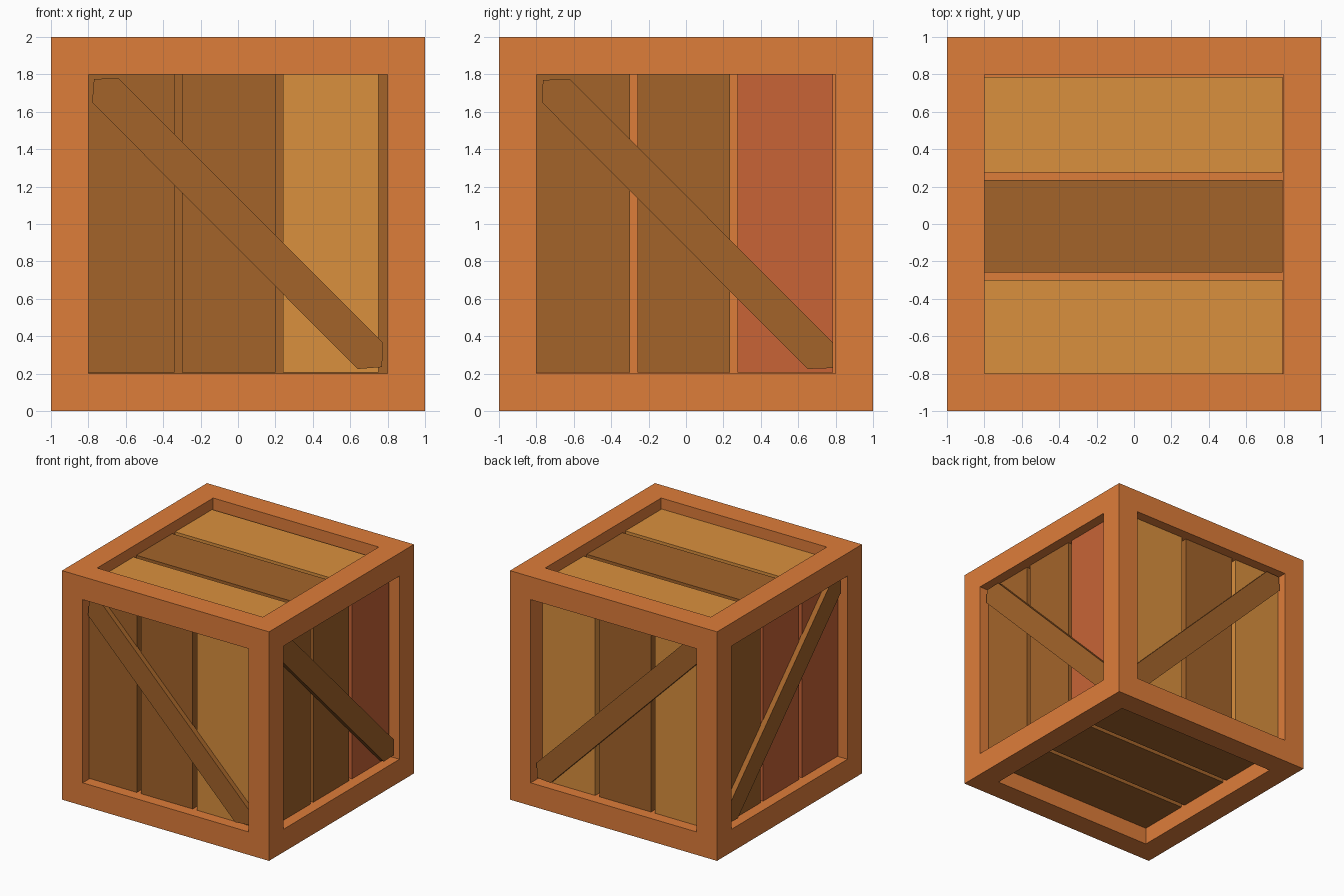
import bpy, bmesh
from mathutils import Vector

if "Cube" in bpy.data.objects:
    bpy.data.objects.remove(bpy.data.objects["Cube"])

def material(name, rgb):
    m = bpy.data.materials.new(name)
    m.diffuse_color = (*rgb, 1)
    m.use_nodes = True
    m.node_tree.nodes["Principled BSDF"].inputs["Base Color"].default_value = m.diffuse_color
    return m

ORANGE = material("orange_wood", (0.73, 0.205, 0.042))
BROWN = material("brown_wood", (0.37, 0.127, 0.023))
OCHRE = material("ochre_wood", (0.70, 0.279, 0.048))
RED = material("red_wood", (0.578, 0.127, 0.037))

def finish(name, bm, mats):
    bmesh.ops.recalc_face_normals(bm, faces=bm.faces)
    me = bpy.data.meshes.new(name)
    bm.to_mesh(me)
    bm.free()
    for m in mats:
        me.materials.append(m)
    ob = bpy.data.objects.new(name, me)
    bpy.context.collection.objects.link(ob)

def prism(name, outline, d0, d1, place, mat):
    """Solid from an outline on a crate side, between two depths below the outer face."""
    bm = bmesh.new()
    a, b = ([bm.verts.new(place(u, v, d)) for u, v in outline] for d in (d0, d1))
    bm.faces.new(a)
    bm.faces.new(b)
    n = len(a)
    for i in range(n):
        j = (i + 1) % n
        bm.faces.new((a[i], a[j], b[j], b[i]))
    finish(name, bm, [mat])

# Frame: cube with every face inset and sunk to a recessed floor
FLOOR, FLOOR_BOTTOM = 0.16, 0.19
bm = bmesh.new()
bmesh.ops.create_cube(bm, size=2)
bmesh.ops.translate(bm, verts=bm.verts, vec=(0, 0, 1))
inner = list(bm.faces)
bmesh.ops.inset_individual(bm, faces=inner, thickness=0.2, use_even_offset=True)
for f in inner:
    n = f.normal.copy()
    sunk = bmesh.ops.extrude_discrete_faces(bm, faces=[f])["faces"][0]
    depth = FLOOR_BOTTOM if n.z < -0.5 else FLOOR
    bmesh.ops.translate(bm, verts=sunk.verts, vec=-n * depth)
    if n.y < -0.5:
        sunk.material_index = 1          # front recess floor is brown
finish("frame", bm, [ORANGE, BROWN])

# Plank spans across each side and brace outlines
SPANS_X = [(-0.83, -0.34), (-0.30, 0.20), (0.24, 0.75)]
SPANS_Y = [(-0.81, -0.30), (-0.26, 0.235), (0.275, 0.785)]
BRACE_X = [(-0.77, 0.775), (-0.64, 0.78), (0.775, -0.635), (0.77, -0.765), (0.64, -0.775), (-0.78, 0.65)]
BRACE_Y = [(-0.765, 0.77), (-0.62, 0.775), (0.785, -0.635), (0.785, -0.77), (0.65, -0.775), (-0.77, 0.65)]
UP, FLAT = (-0.795, 0.81), (-0.81, 0.795)

# side: placement, plank spans, plank length, colours, top depth, floor depth, brace
SIDES = {
    "front": (lambda u, v, d: (u, d - 1, v + 1), SPANS_X, UP, (BROWN, BROWN, OCHRE), 0.09, FLOOR, BRACE_X),
    "back": (lambda u, v, d: (u, 1 - d, v + 1), SPANS_X, UP, (OCHRE, BROWN, OCHRE), 0.09, FLOOR, BRACE_X),
    "right": (lambda u, v, d: (1 - d, u, v + 1), SPANS_Y, UP, (BROWN, BROWN, RED), 0.09, FLOOR, BRACE_Y),
    "left": (lambda u, v, d: (d - 1, u, v + 1), SPANS_Y, UP, (RED, RED, BROWN), 0.09, FLOOR, BRACE_Y),
    "top": (lambda u, v, d: (v, u, 2 - d), SPANS_Y, FLAT, (OCHRE, BROWN, OCHRE), 0.095, FLOOR, None),
    "bottom": (lambda u, v, d: (v, u, d), SPANS_X, FLAT, (BROWN, BROWN, BROWN), 0.15, FLOOR_BOTTOM, None),
}

for side, (place, spans, (v0, v1), mats, depth, floor, brace) in SIDES.items():
    for i, ((u0, u1), mat) in enumerate(zip(spans, mats), 1):
        prism(f"{side}_plank_{i}", [(u0, v0), (u1, v0), (u1, v1), (u0, v1)],
              depth, floor + 0.005, place, mat)
    # Diagonal brace lying on the planks
    if brace:
        prism(f"{side}_brace", brace, 0.045, depth + 0.005, place, BROWN)
